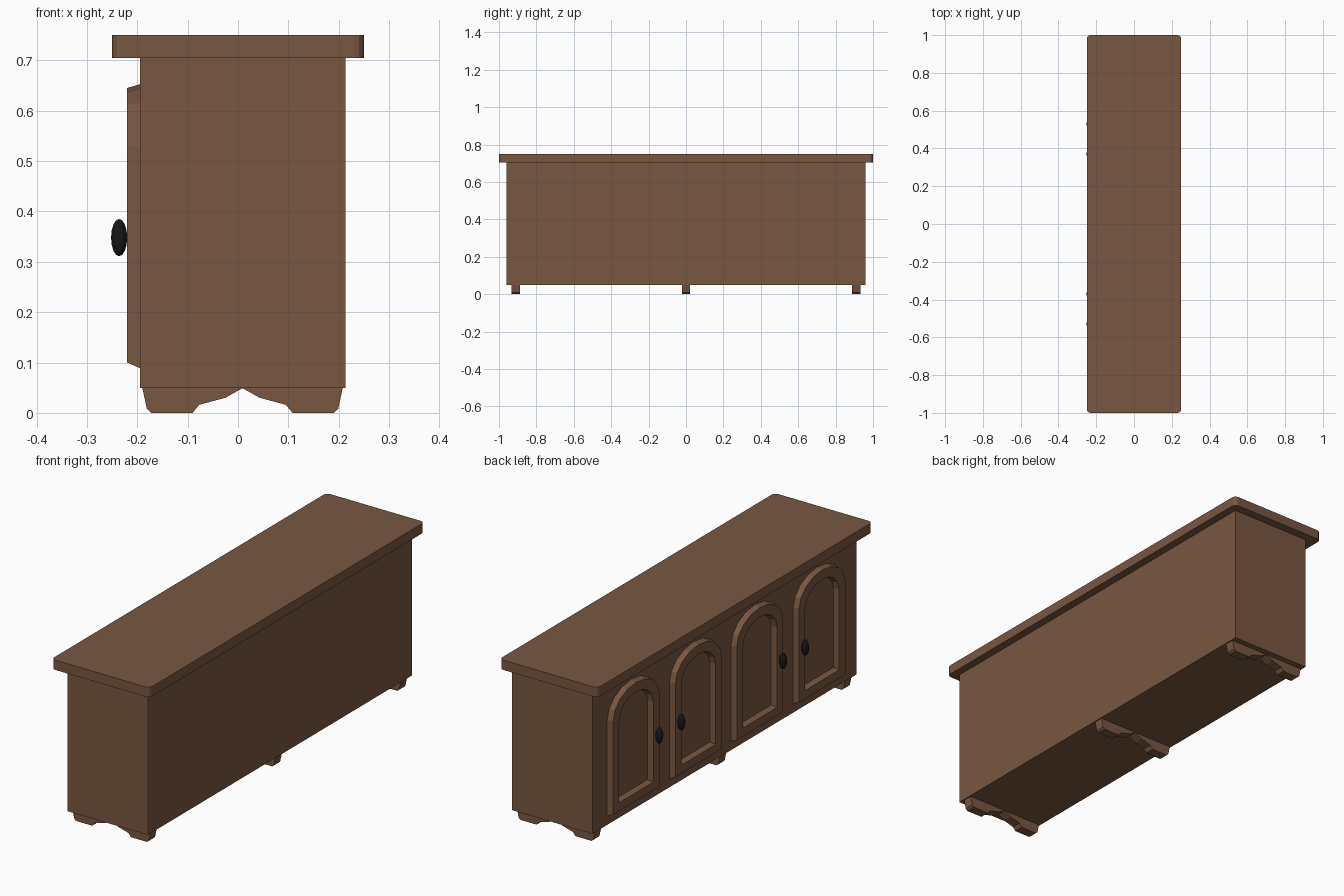
import bpy, bmesh
from math import sin, cos, pi

if "Cube" in bpy.data.objects:
    bpy.data.objects.remove(bpy.data.objects["Cube"])


def material(name, color):
    m = bpy.data.materials.new(name)
    m.diffuse_color = color
    m.use_nodes = True
    m.node_tree.nodes["Principled BSDF"].inputs["Base Color"].default_value = m.diffuse_color
    return m


WOOD = material("brown_wood", (0.19, 0.095, 0.052, 1))
BLACK = material("black_knob", (0.008, 0.008, 0.008, 1))


def finish(bm, name, mat):
    bmesh.ops.recalc_face_normals(bm, faces=bm.faces)
    me = bpy.data.meshes.new(name)
    bm.to_mesh(me)
    bm.free()
    me.materials.append(mat)
    ob = bpy.data.objects.new(name, me)
    bpy.context.collection.objects.link(ob)
    return ob


def box(name, lo, hi, corner=0):
    bm = bmesh.new()
    bmesh.ops.create_cube(bm, size=1)
    for v in bm.verts:
        v.co = [l + (h - l) * (c + 0.5) for l, h, c in zip(lo, hi, v.co)]
    if corner:
        upright = [e for e in bm.edges
                   if abs(e.verts[0].co.z - e.verts[1].co.z) > 1e-4]
        bmesh.ops.bevel(bm, geom=upright, offset=corner, segments=3,
                        profile=0.5, affect='EDGES')
    return finish(bm, name, WOOD)


def foot(name, y, thick=0.045):
    # scalloped profile, mirrored about the cabinet's middle
    mid = 0.009
    half = [(0.199, 0.05), (0.19, 0.008), (0.181, 0.002), (0.099, 0.002),
            (0.086, 0.016), (0.034, 0.03)]
    half = [(a, 0 if b == 0.002 else b) for a, b in half]
    pts = [(mid - a, b) for a, b in half] + [(mid, 0.049)]
    pts += [(mid + a, b) for a, b in reversed(half)]
    bm = bmesh.new()
    face = bm.faces.new([bm.verts.new((x, y - thick / 2, z)) for x, z in pts])
    ext = bmesh.ops.extrude_face_region(bm, geom=[face])
    moved = [g for g in ext["geom"] if isinstance(g, bmesh.types.BMVert)]
    bmesh.ops.translate(bm, verts=moved, vec=(0, thick, 0))
    return finish(bm, name, WOOD)


def arch(half_w, bottom, spring, top, n=8):
    pts = [(-half_w, bottom), (half_w, bottom)]
    for i in range(n + 1):
        a = pi * i / n
        pts.append((half_w * cos(a), spring + (top - spring) * sin(a)))
    return pts


def door(name, y, back=-0.195, front=-0.22):
    # sloped outer edge, flat front, open arched centre
    rings = [(back + 0.002, arch(0.176, 0.088, 0.53, 0.653)),
             (front, arch(0.168, 0.10, 0.53, 0.645)),
             (front, arch(0.124, 0.138, 0.51, 0.602)),
             (back + 0.002, arch(0.117, 0.146, 0.51, 0.595))]
    bm = bmesh.new()
    loops = [[bm.verts.new((x, y + u, z)) for u, z in pts] for x, pts in rings]
    for a, b in zip(loops, loops[1:]):
        for i in range(len(a)):
            j = (i + 1) % len(a)
            bm.faces.new((a[i], a[j], b[j], b[i]))
    return finish(bm, name, WOOD)


def knob(name, y):
    bm = bmesh.new()
    bmesh.ops.create_uvsphere(bm, u_segments=12, v_segments=8, radius=1)
    bmesh.ops.scale(bm, verts=bm.verts, vec=(0.016, 0.017, 0.037))
    bmesh.ops.translate(bm, verts=bm.verts, vec=(-0.236, y, 0.348))
    return finish(bm, name, BLACK)


# Carcass and overhanging top
box("cabinet_body", (-0.195, -0.96, 0.049), (0.213, 0.96, 0.706))
box("cabinet_top", (-0.25, -1, 0.705), (0.25, 1, 0.75), corner=0.02)

# Feet
for i, y in enumerate((-0.91, 0, 0.91)):
    foot(f"foot_{i + 1}", y)

# Arched doors with knobs, mirrored in pairs
i = 0
for side in (-1, 1):
    for door_y, knob_y in ((0.223, 0.37), (0.676, 0.53)):
        i += 1
        door(f"door_frame_{i}", side * door_y)
        knob(f"door_knob_{i}", side * knob_y)
